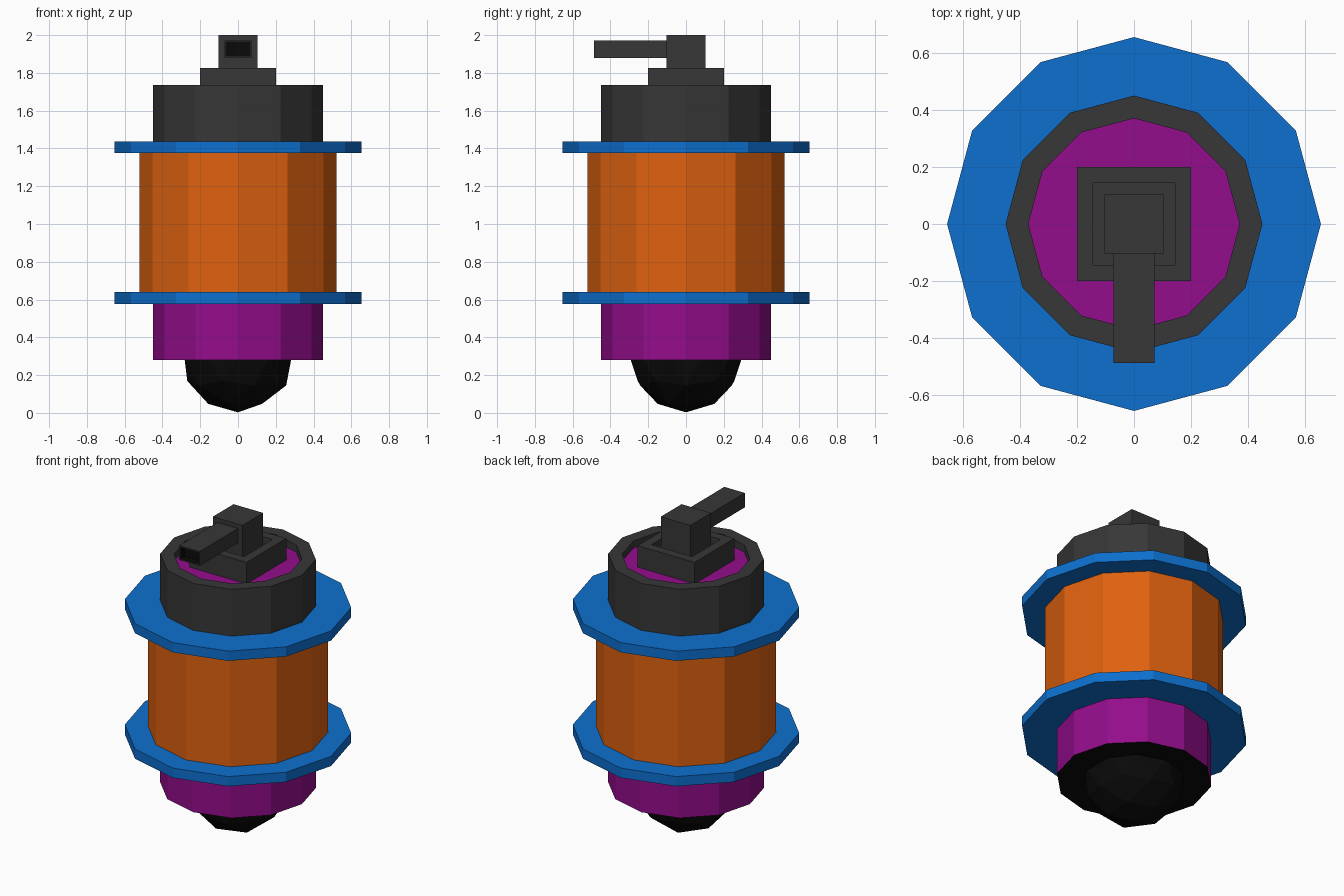
import bpy
import bmesh
from mathutils import Vector, Matrix

if "Cube" in bpy.data.objects:
    bpy.data.objects.remove(bpy.data.objects["Cube"])


def material(name, rgb):
    m = bpy.data.materials.new(name)
    m.diffuse_color = (*rgb, 1)
    m.use_nodes = True
    m.node_tree.nodes["Principled BSDF"].inputs["Base Color"].default_value = m.diffuse_color
    return m


BLUE = material("blue", (0.004, 0.16, 0.62))
ORANGE = material("orange", (0.73, 0.12, 0.005))
PURPLE = material("purple", (0.29, 0.004, 0.26))
GREY = material("dark_grey", (0.038, 0.038, 0.038))
BLACK = material("black", (0.003, 0.003, 0.003))


def finish(name, bm, mats):
    me = bpy.data.meshes.new(name)
    bm.to_mesh(me)
    bm.free()
    for m in mats:
        me.materials.append(m)
    ob = bpy.data.objects.new(name, me)
    bpy.context.collection.objects.link(ob)
    return ob


def face_towards(bm, direction):
    bm.normal_update()
    return max(bm.faces, key=lambda f: f.normal.dot(Vector(direction)))


def recess(bm, direction, inset, depth, floor=0, wall=0):
    """Sink an inset pocket into the face pointing in a direction."""
    face = face_towards(bm, direction)
    bmesh.ops.inset_region(bm, faces=[face], thickness=inset, use_even_offset=True)
    walls = bmesh.ops.inset_region(bm, faces=[face], thickness=0, depth=-depth)["faces"]
    for f in walls:
        f.material_index = wall
    face.material_index = floor


def drum(r, z0, z1):
    bm = bmesh.new()
    bmesh.ops.create_cone(bm, cap_ends=True, segments=12, radius1=r, radius2=r,
                          depth=z1 - z0, matrix=Matrix.Translation((0, 0, (z0 + z1) / 2)))
    return bm


def box(lo, hi):
    lo, hi = Vector(lo), Vector(hi)
    bm = bmesh.new()
    bmesh.ops.create_cube(bm, size=1, matrix=Matrix.Translation((lo + hi) / 2)
                          @ Matrix.Diagonal((*(hi - lo), 1)))
    return bm


# Rounded nose under the body
bm = bmesh.new()
bmesh.ops.create_icosphere(bm, subdivisions=2, radius=0.3,
                           matrix=Matrix.Translation((0, 0, 0.303)))
finish("nose", bm, [BLACK])

# Lower collar with a black underside
bm = drum(0.45, 0.28, 0.58)
face_towards(bm, (0, 0, -1)).material_index = 1
finish("lower_collar", bm, [PURPLE, BLACK])

# Main body between two flanges
finish("body", drum(0.522, 0.64, 1.375), [ORANGE])
for name, z in (("lower_flange", 0.577), ("upper_flange", 1.375)):
    finish(name, drum(0.655, z, z + 0.062), [BLUE])

# Upper collar with a sunken coloured floor
bm = drum(0.45, 1.436, 1.735)
recess(bm, (0, 0, 1), 0.077, 0.045, floor=1)
finish("upper_collar", bm, [GREY, PURPLE])

# Square socket holding the post
bm = box((-0.2, -0.2, 1.69), (0.2, 0.2, 1.827))
recess(bm, (0, 0, 1), 0.057, 0.04)
finish("socket", bm, [GREY])
finish("post", box((-0.104, -0.104, 1.787), (0.104, 0.104, 2.0)), [GREY])

# Spout with a hollow end
bm = box((-0.072, -0.488, 1.88), (0.072, -0.104, 1.972))
recess(bm, (0, -1, 0), 0.009, 0.04, floor=1, wall=1)
finish("spout", bm, [GREY, BLACK])
